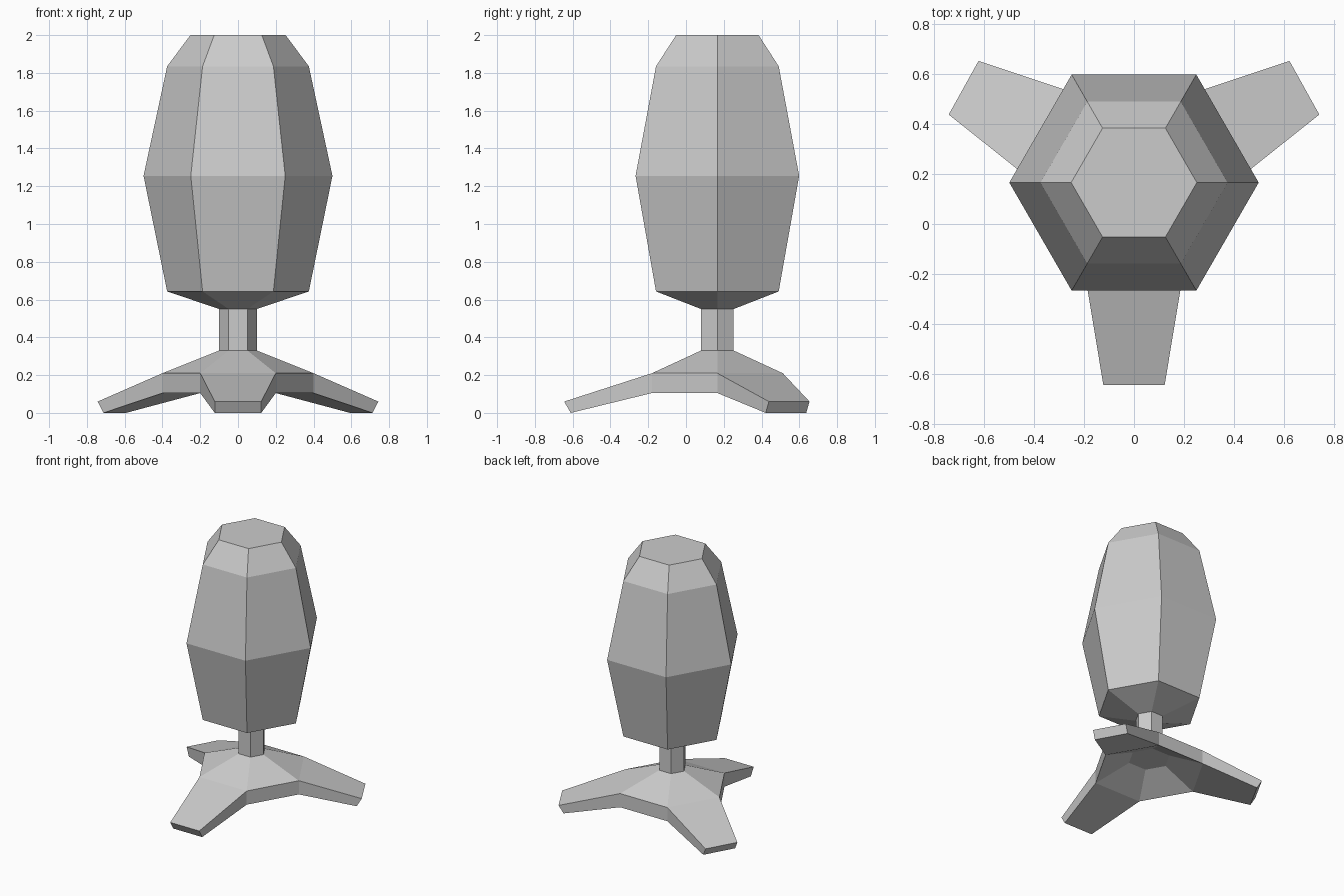
import bpy, bmesh
from math import cos, sin, radians

if "Cube" in bpy.data.objects:
    bpy.data.objects.remove(bpy.data.objects["Cube"])

CY = 0.166   # the central axis sits behind the origin


def lathe(rings, bottom, top, legs=()):
    """Six-sided stack of (radius, z) rings with optional end caps."""
    bm = bmesh.new()
    loops = [[bm.verts.new((r * cos(radians(60 * k)), CY + r * sin(radians(60 * k)), z))
              for k in range(6)] for r, z in rings]
    for i in range(len(loops) - 1):
        a, b = loops[i], loops[i + 1]
        for k in range(6):
            n = (k + 1) % 6
            face = (a[k], a[n], b[n], b[k])
            if i == 1 and k in legs:
                add_leg(bm, face, *legs[k])
            else:
                bm.faces.new(face)
    if bottom:
        bm.faces.new(loops[0][::-1])
    if top:
        bm.faces.new(loops[-1])
    return bm


def add_leg(bm, root, angle, reach):
    """Tapered leg from a side face of the hub down to the floor."""
    a = radians(angle)
    end = []
    for d, w, z in ((reach - 0.035, -1, 0), (reach - 0.035, 1, 0),
                    (reach, 1, 0.06), (reach, -1, 0.06)):
        w *= 0.123
        end.append(bm.verts.new((d * cos(a) - w * sin(a), CY + d * sin(a) + w * cos(a), z)))
    for i in range(4):
        j = (i + 1) % 4
        bm.faces.new((root[i], root[j], end[j], end[i]))
    bm.faces.new(end)


def finish(name, bm):
    bmesh.ops.recalc_face_normals(bm, faces=bm.faces)
    me = bpy.data.meshes.new(name)
    bm.to_mesh(me)
    bm.free()
    bpy.context.collection.objects.link(bpy.data.objects.new(name, me))


# three-legged base with neck, hollowed slightly underneath
legs = {0: (29.1, 0.782), 2: (150.9, 0.782), 4: (270, 0.811)}
base = [(0.15, 0.22), (0.4, 0.105), (0.4, 0.21), (0.1, 0.33), (0.1, 0.55)]
finish("tripod_base_and_neck", lathe(base, True, True, legs))

# barrel-shaped hexagonal body
body = [(0.1, 0.55), (0.375, 0.643), (0.5, 1.255), (0.375, 1.835), (0.252, 2.0)]
finish("body", lathe(body, True, True))
